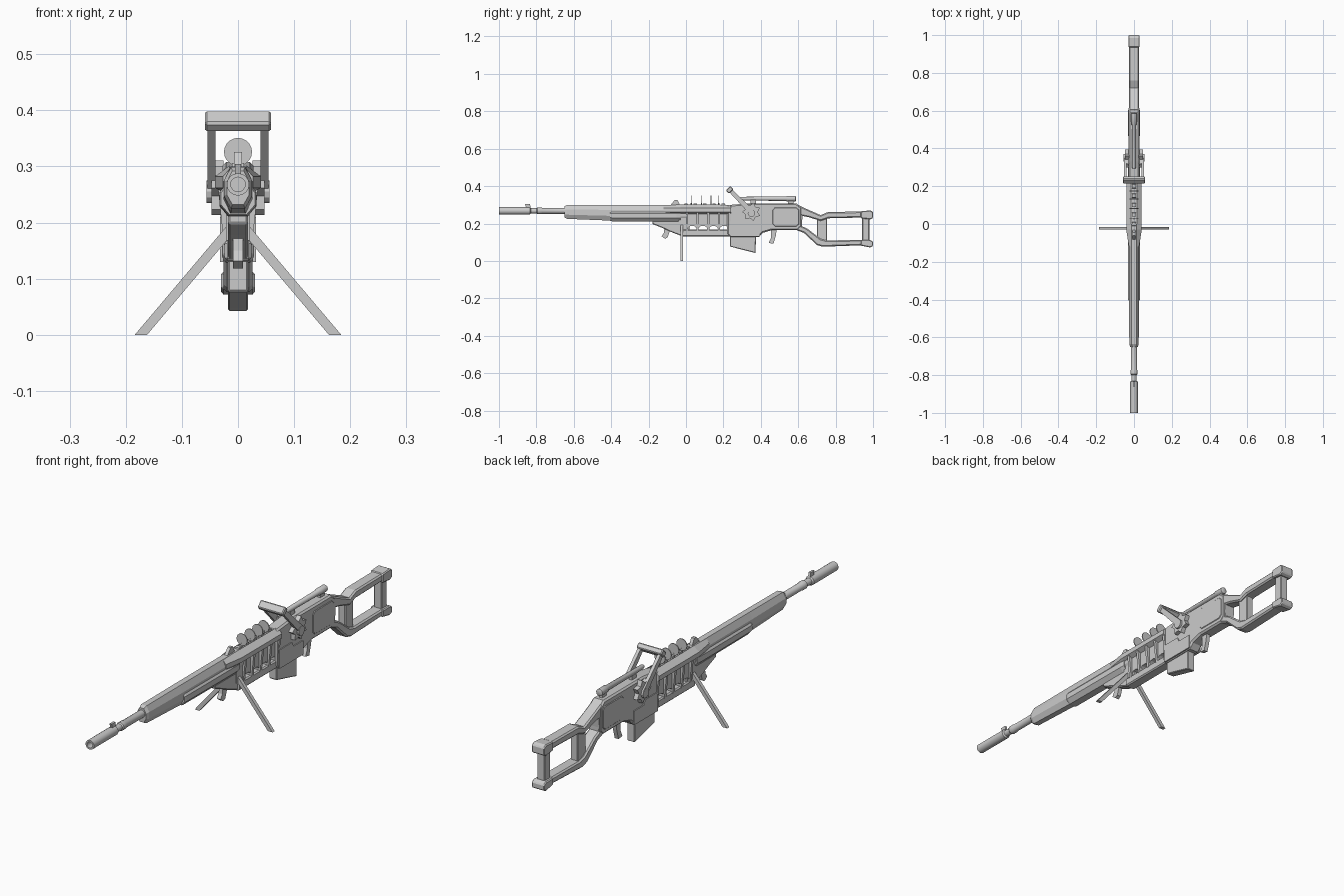
import bpy, bmesh, math
from mathutils import Vector

if "Cube" in bpy.data.objects:
    bpy.data.objects.remove(bpy.data.objects["Cube"])


def finish(name, bm, bevel=0.0, smooth=False):
    bmesh.ops.recalc_face_normals(bm, faces=bm.faces[:])
    me = bpy.data.meshes.new(name)
    bm.to_mesh(me)
    bm.free()
    ob = bpy.data.objects.new(name, me)
    bpy.context.collection.objects.link(ob)
    if bevel:
        m = ob.modifiers.new("chamfer", 'BEVEL')
        m.width, m.segments, m.limit_method = bevel, 1, 'ANGLE'
        m.angle_limit = math.radians(50)
    if smooth:
        bpy.context.view_layer.objects.active = ob
        ob.select_set(True)
        bpy.ops.object.shade_smooth_by_angle(angle=math.radians(35))
        ob.select_set(False)
    return ob


def loft(name, rings, **kw):
    """Skin a list of equal-length 3D rings and cap both ends."""
    bm = bmesh.new()
    vs = [[bm.verts.new(p) for p in r] for r in rings]
    n = len(vs[0])
    for a, b in zip(vs, vs[1:]):
        for i in range(n):
            bm.faces.new((a[i], a[(i + 1) % n], b[(i + 1) % n], b[i]))
    bm.faces.new(vs[0])
    bm.faces.new(vs[-1])
    return finish(name, bm, **kw)


def side(name, pts, x0, x1, **kw):
    """Side profile in (y, z), extruded between x0 and x1."""
    return loft(name, [[(x, y, z) for y, z in pts] for x in (x0, x1)], **kw)


def slab(name, pts, hw, **kw):
    return side(name, pts, -hw, hw, **kw)


def cross(name, pts, y0, y1, **kw):
    """Front profile in (x, z), extruded along y."""
    return loft(name, [[(x, y, z) for x, z in pts] for y in (y0, y1)], **kw)


def rect(a, b, c, d):
    return [(a, c), (b, c), (b, d), (a, d)]


def turned(name, prof, z, n=16):
    """Profile of (y, radius) turned about the y axis at height z."""
    rings = [[(r * math.cos(2 * math.pi * i / n), y, z + r * math.sin(2 * math.pi * i / n))
              for i in range(n)] for y, r in prof]
    return loft(name, rings, smooth=True)


def octa(y, w, lo, hi):
    """Eight-sided handguard section."""
    m = hi - lo
    half = [(w * .5, lo), (w, lo + m * .3), (w, lo + m * .68), (w * .5, hi)]
    return [(x, y, z) for x, z in half] + [(-x, y, z) for x, z in reversed(half)]


# Barrel with hollow muzzle
turned("barrel", [(-.93, .013), (-1, .013), (-1, .020), (-.835, .020), (-.83, .014),
                  (-.80, .014), (-.795, .018), (-.775, .018), (-.77, .016), (-.6, .016)], .268)
slab("front_sight", [(-.855, .285), (-.83, .285), (-.835, .304), (-.86, .304)], .005)

# Handguard
loft("handguard", [octa(-.65, .020, .232, .292), octa(-.635, .025, .225, .299),
                   octa(-.41, .026, .216, .300), octa(0, .026, .212, .300)])
loft("handguard_sleeve", [octa(-.405, .030, .214, .272), octa(-.395, .033, .212, .274),
                          octa(-.05, .033, .210, .274), octa(-.03, .030, .212, .274)])
slab("rear_sight", [(-.085, .295), (-.03, .295), (-.045, .326), (-.06, .326), (-.075, .308)], .007)
for s in (-1, 1):
    # Tapering upper side rails
    loft("side_rail", [[(s * a, y, z) for a, z in ((.02, .25), (w, .262), (w, .282), (.015, t))]
                       for y, w, t in ((-.12, .027, .296), (-.03, .041, .302), (.24, .041, .300))])

# Receiver: front part has an arched underside
arches = []
for k in range(4):
    c = .033 + k * .057
    arches += [(c - .025 * math.cos(math.pi * i / 6), .168 + .020 * math.sin(math.pi * i / 6))
               for i in range(7)]
slab("receiver_front", [(-.04, .295), (-.04, .168)] + arches + [(.26, .168), (.26, .295)], .021)
slab("lower_rail", rect(-.03, .25, .132, .168), .024, bevel=.005)
for k in range(5):
    y = .005 + k * .057
    cross("receiver_rib", [(-.025, .16), (.025, .16), (.036, .265), (-.036, .265)], y - .006, y + .006)
slab("receiver_rear", [(.22, .298), (.22, .14), (.24, .128), (.39, .128), (.41, .15), (.46, .165),
                       (.60, .165), (.62, .185), (.62, .285), (.59, .308), (.33, .308)], .028, bevel=.007)

# Raised side panels with frames, and magazine-well plates
for s in (-1, 1):
    side("side_panel", [(.475, .185), (.59, .185), (.605, .198), (.605, .272), (.59, .285), (.475, .285),
                        (.463, .272), (.463, .198)], s * .026, s * .031, bevel=.003)
    side("well_plate", [(.235, .13), (.395, .13), (.395, .19), (.33, .19), (.32, .21), (.235, .21)],
         s * .026, s * .032)

# Magazine and trigger
slab("magazine", [(.235, .14), (.235, .077), (.35, .048), (.372, .042), (.374, .14)], .018, bevel=.003)
slab("trigger", [(.455, .17), (.485, .17), (.48, .135), (.468, .092), (.442, .096), (.455, .125)], .009)

# Skeleton stock
slab("stock_top", [(.60, .30), (.645, .278), (.72, .245), (.76, .262), (.94, .264), (.94, .232),
                   (.76, .228), (.72, .214), (.655, .234), (.60, .245)], .026, bevel=.006)
slab("stock_bottom", [(.59, .165), (.63, .150), (.70, .085), (.73, .076), (.95, .084), (.95, .112),
                      (.75, .110), (.72, .118), (.65, .172), (.59, .20)], .026, bevel=.006)
slab("stock_neck", [(.60, .28), (.625, .26), (.618, .18), (.60, .17)], .025)
slab("stock_front_post", rect(.70, .755, .10, .24), .017, bevel=.003)
slab("stock_rear_post", rect(.942, .98, .10, .24), .018, bevel=.003)
slab("butt_top", [(.935, .228), (.985, .222), (1, .23), (1, .262), (.985, .27), (.935, .266)], .03, bevel=.004)
slab("butt_bottom", [(.935, .082), (.985, .072), (1, .08), (1, .104), (.985, .112), (.935, .112)], .03, bevel=.004)

# Bipod mount with knob, and legs
slab("bipod_mount", [(-.18, .215), (-.18, .198), (-.13, .178), (-.08, .155), (-.02, .132), (.02, .135),
                     (.02, .215)], .018, bevel=.004)
slab("mount_lever", [(-.115, .18), (-.085, .165), (-.098, .126), (-.112, .118), (-.13, .132), (-.118, .15)], .009)
for s in (-1, 1):
    cross("bipod_leg", [(s * .020, .168), (s * .020, .194), (s * .184, 0), (s * .162, 0)], -.03, -.015)

# Row of thin discs on low mounts
for y in (.028, .082, .133, .175):
    turned("top_disc", [(y - .002, .025), (y + .002, .025)], .326, 20)
    slab("disc_stem", rect(y - .003, y + .003, .29, .31), .003)
for k in range(5):
    y = k * .05
    slab("top_lug", [(y - .012, .29), (y + .012, .29), (y + .009, .306), (y - .009, .306)], .011)

# Scope tube on two feet
turned("scope", [(.29, .007), (.30, .010), (.535, .012), (.54, .015), (.585, .015), (.587, .012)], .333, 12)
for y in (.36, .56):
    slab("scope_foot", rect(y - .015, y + .015, .30, .325), .007)

# Tilted carry handle
pivot, tip = Vector((.35, .262)), Vector((.232, .382))
d = (tip - pivot).normalized()
n = Vector((-d.y, d.x))


def along(a, b):
    return tuple(pivot + d * a + n * b)


L = (tip - pivot).length
for s in (-1, 1):
    side("handle_arm", [along(-.01, -.015), along(L, -.010), along(L, .010), along(-.01, .015)],
         s * .040, s * .054)
    # Star-shaped locking wheel and hub
    star = [(.35 + r * math.cos(math.pi * i / 7), .262 + r * math.sin(math.pi * i / 7))
            for i in range(14) for r in [.05 if i % 2 else .034]]
    side("star_wheel", star, s * .026, s * .047)
    hub = [(.35 + .02 * math.cos(math.pi * i / 6), .255 + .02 * math.sin(math.pi * i / 6)) for i in range(12)]
    side("wheel_hub", hub, s * .04, s * .056)
slab("handle_grip", [along(L - .014, -.017), along(L + .010, -.017), along(L + .010, .017),
                     along(L - .014, .017)], .059, bevel=.004)
